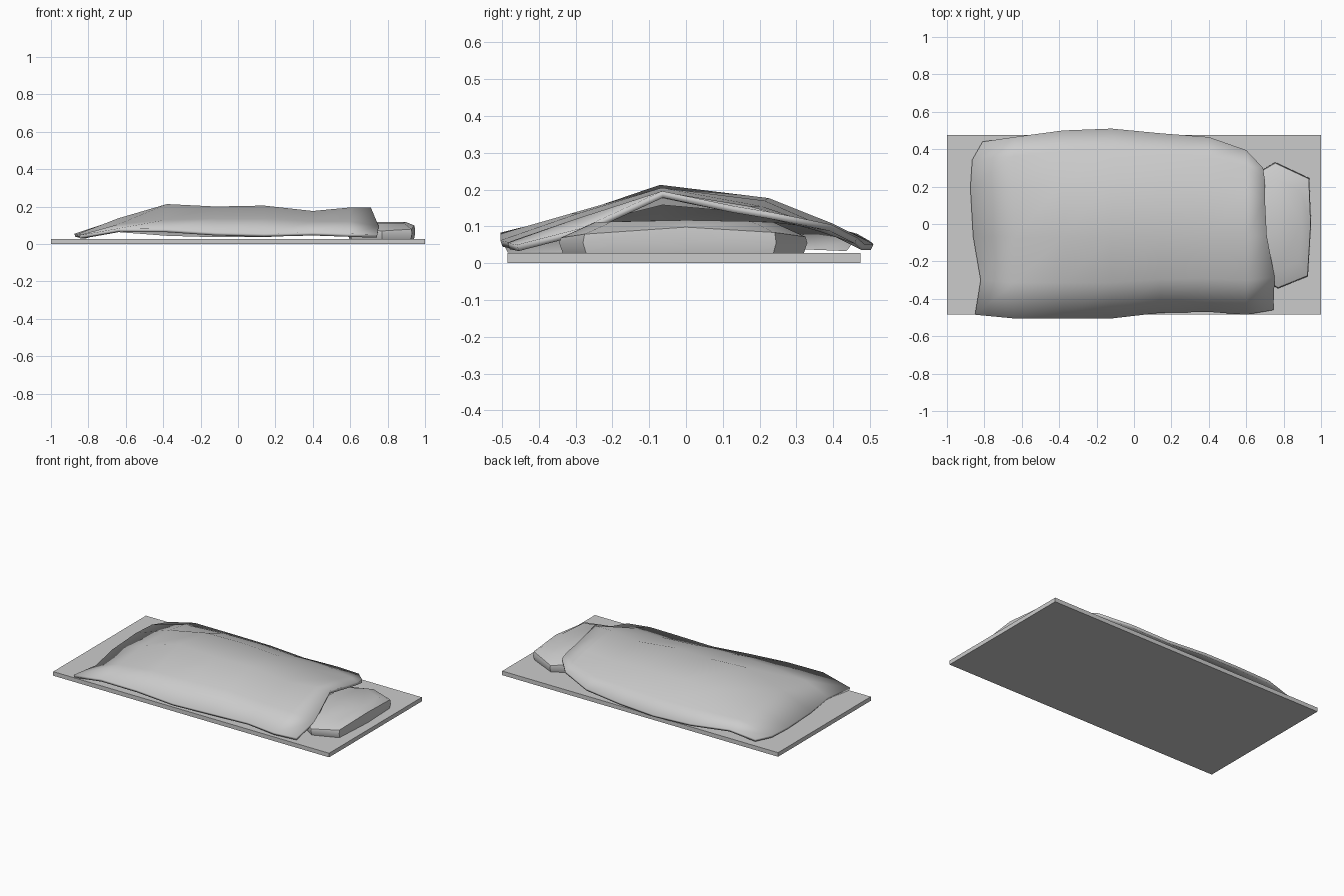
import bpy, bmesh

if "Cube" in bpy.data.objects:
    bpy.data.objects.remove(bpy.data.objects["Cube"])


def make(name, verts, faces, angle=None):
    me = bpy.data.meshes.new(name)
    me.from_pydata(verts, [], faces)
    bm = bmesh.new()
    bm.from_mesh(me)
    bmesh.ops.recalc_face_normals(bm, faces=bm.faces)
    if sum(f.normal.z * f.calc_area() for f in bm.faces) < -1e-4:
        bmesh.ops.reverse_faces(bm, faces=bm.faces)
    bm.to_mesh(me)
    bm.free()
    ob = bpy.data.objects.new(name, me)
    bpy.context.collection.objects.link(ob)
    if angle:
        bpy.ops.object.select_all(action='DESELECT')
        ob.select_set(True)
        bpy.context.view_layer.objects.active = ob
        bpy.ops.object.shade_smooth_by_angle(angle=angle)
    return ob


# Flat mat board
bpy.ops.mesh.primitive_cube_add(size=1, location=(0, -0.005, 0.0135))
board = bpy.context.object
board.name = "mat_board"
board.scale = (2, 0.96, 0.027)

# Blanket: (x, front y, back y, heights from front to back)
sections = [
    (-0.86, -0.485, 0.44, (.046, .046, .052, .054, .054, .050)),
    (-0.64, -0.505, 0.465, (.083, .105, .137, .132, .108, .080)),
    (-0.38, -0.505, 0.50, (.080, .130, .213, .177, .110, .060)),
    (-0.12, -0.505, 0.51, (.062, .135, .200, .177, .108, .052)),
    (0.14, -0.475, 0.485, (.055, .135, .205, .170, .105, .052)),
    (0.40, -0.470, 0.465, (.062, .120, .176, .155, .105, .070)),
    (0.60, -0.485, 0.395, (.055, .120, .195, .155, .120, .105)),
    (0.71, -0.460, 0.30, (.050, .095, .196, .155, .138, .125)),
]
rows = (-1, -0.62, -0.14, 0.44, 0.78, 1)
foot_shift = (.01, .04, 0, -.015, -.005, .05)
head_shift = (.035, .042, 0, -.01, -.01, -.02)
verts = []
for i, (x, yf, yb, zs) in enumerate(sections):
    for j, r in enumerate(rows):
        dx = foot_shift[j] if i == 0 else head_shift[j] if i == 7 else 0
        verts.append((x + dx, -r * yf if r < 0 else r * yb, zs[j]))
n = len(rows)
faces = [(i * n + j, (i + 1) * n + j, (i + 1) * n + j + 1, i * n + j + 1)
         for i in range(len(sections) - 1) for j in range(n - 1)]
blanket = make("blanket", verts, faces, 0.9)
thick = blanket.modifiers.new("thickness", 'SOLIDIFY')
thick.thickness = 0.018
thick.offset = -1

# Pillow: stacked rings of one rounded outline, lower at both ends
outline = [(0.60, -0.24), (0.77, -0.345), (0.93, -0.28), (0.947, 0),
           (0.937, 0.245), (0.755, 0.33), (0.60, 0.24), (0.59, 0)]
m = len(outline)
verts, faces = [], []
for scale, z, dip in [(.97, .027, 0), (1, .055, 0), (.985, .098, .028), (.72, .117, .006)]:
    for x, y in outline:
        verts.append((0.77 + (x - 0.77) * scale, y * scale,
                      z - dip * (abs(y) / 0.34) ** 2))
for k in range(3):
    for j in range(m):
        a, b = k * m + j, k * m + (j + 1) % m
        faces.append((a, b, b + m, a + m))
faces += [tuple(range(m))[::-1], tuple(range(3 * m, 4 * m))]
make("pillow", verts, faces, 0.7)
